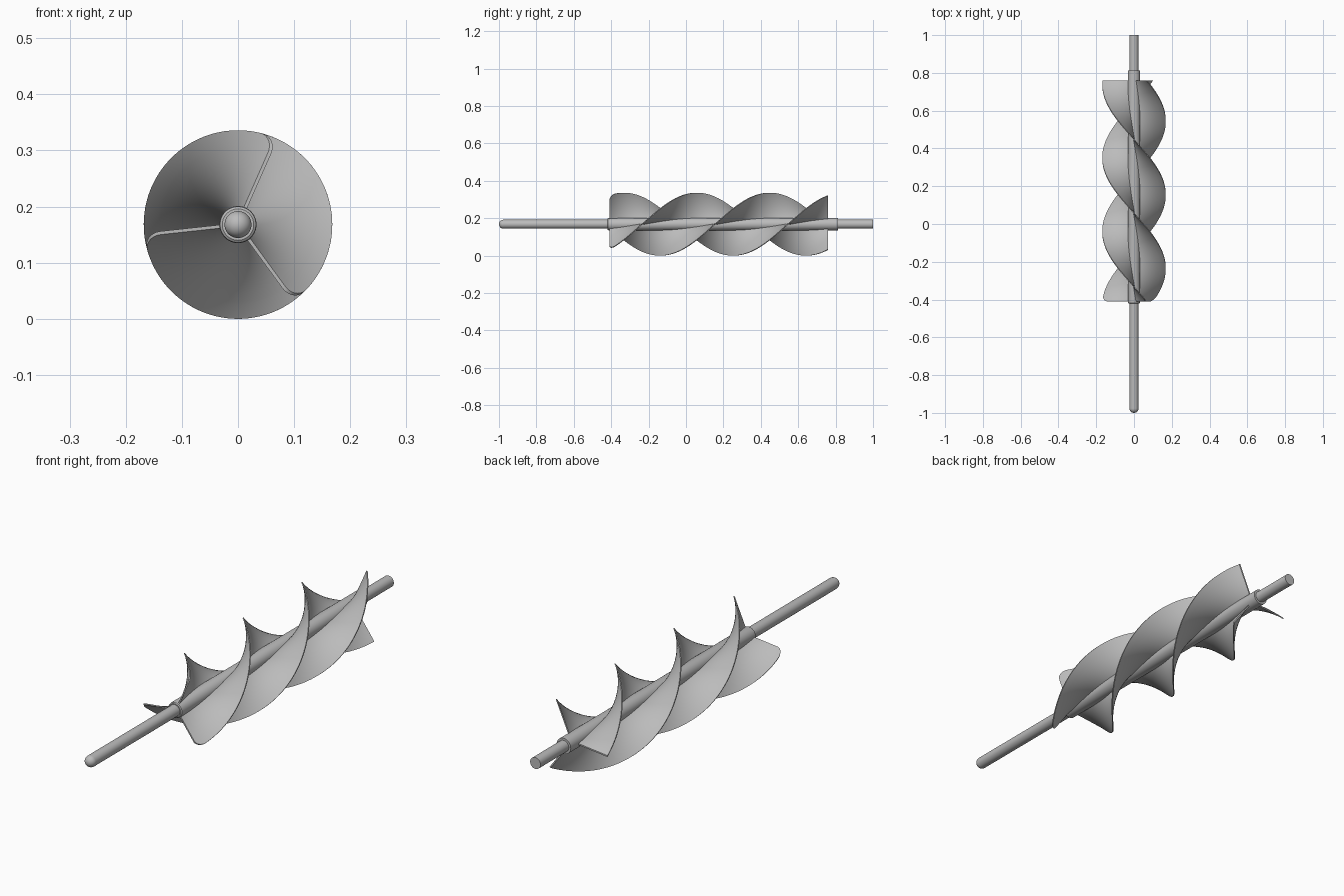
import bpy, bmesh, math

AXIS_Z = 0.168             # height of the shaft axis
BLADE_R = 0.168            # outer radius of the flights
FRONT, REAR = -0.41, 0.76  # ends of the flights along the shaft
PITCH = 1.17
CORNER = 0.03              # rounding of the leading tip
THICK = 0.006

cube = bpy.data.objects.get("Cube")
if cube:
    bpy.data.objects.remove(cube, do_unlink=True)

steel = bpy.data.materials.new("grey steel")
steel.use_nodes = True
colour = (0.5, 0.5, 0.5, 1)
steel.diffuse_color = colour
steel.node_tree.nodes["Principled BSDF"].inputs["Base Color"].default_value = colour


def finish(bm, name):
    bmesh.ops.remove_doubles(bm, verts=bm.verts, dist=1e-5)
    bmesh.ops.recalc_face_normals(bm, faces=bm.faces)
    mesh = bpy.data.meshes.new(name)
    bm.to_mesh(mesh)
    bm.free()
    mesh.materials.append(steel)
    obj = bpy.data.objects.new(name, mesh)
    bpy.context.collection.objects.link(obj)
    obj.location.z = AXIS_Z
    bpy.ops.object.select_all(action='DESELECT')
    obj.select_set(True)
    bpy.context.view_layer.objects.active = obj
    bpy.ops.object.shade_smooth_by_angle(angle=math.radians(35))
    return obj


def turned(name, profile):
    """Revolve (radius, y) points around the shaft axis."""
    bm = bmesh.new()
    verts = [bm.verts.new((r, y, 0)) for r, y in profile]
    edges = [bm.edges.new(pair) for pair in zip(verts, verts[1:])]
    bmesh.ops.spin(bm, geom=verts + edges, cent=(0, 0, 0), axis=(0, 1, 0),
                   angle=math.tau, steps=48, use_merge=True)
    return finish(bm, name)


def flight(name, turn):
    """Helical blade with a rounded leading tip, thickened along its tangent."""
    # radii: even along the web, bunched through the rounded tip
    radii = [0.02 + (BLADE_R - CORNER - 0.02) * i / 8 for i in range(8)]
    radii += [BLADE_R - CORNER + CORNER * math.sin(math.pi / 2 * i / 10) for i in range(11)]
    section = [(r, 0.5) for r in radii] + [(r, -0.5) for r in reversed(radii)]
    n, steps = len(section), 120
    bm = bmesh.new()
    rows = []
    for s in range(steps + 1):
        row = []
        for r, side in section:
            over = max(0, r - (BLADE_R - CORNER))
            start = FRONT + CORNER - math.sqrt(max(0, CORNER ** 2 - over ** 2))
            y = start + (REAR - start) * s / steps
            a = math.tau * (y + 0.235) / PITCH + turn + side * THICK / r
            row.append(bm.verts.new((r * math.cos(a), y, r * math.sin(a))))
        rows.append(row)
    for a, b in zip(rows, rows[1:]):
        for i in range(n):
            j = (i + 1) % n
            bm.faces.new((a[i], a[j], b[j], b[i]))
    for row in (rows[0], rows[-1]):
        for i in range(n // 2 - 1):
            bm.faces.new((row[i], row[i + 1], row[n - 2 - i], row[n - 1 - i]))
    return finish(bm, name)


# Shaft with a domed front end and a flat rear end
SHAFT_R = 0.024
dome = [(SHAFT_R * math.sin(t), -1 + SHAFT_R * (1 - math.cos(t)))
        for t in [math.pi / 2 * i / 10 for i in range(11)]]
turned("shaft", dome + [(SHAFT_R, 1), (0, 1)])

# Hub sleeve with softened front rim
turned("hub_sleeve", [(0.02, -0.42), (0.028, -0.42), (0.032, -0.417), (0.033, -0.412),
                      (0.033, 0.812), (0.02, 0.812)])

# Three flights spaced evenly around the hub
for k in range(3):
    flight(f"helical_flight_{k + 1}", k * math.tau / 3)
